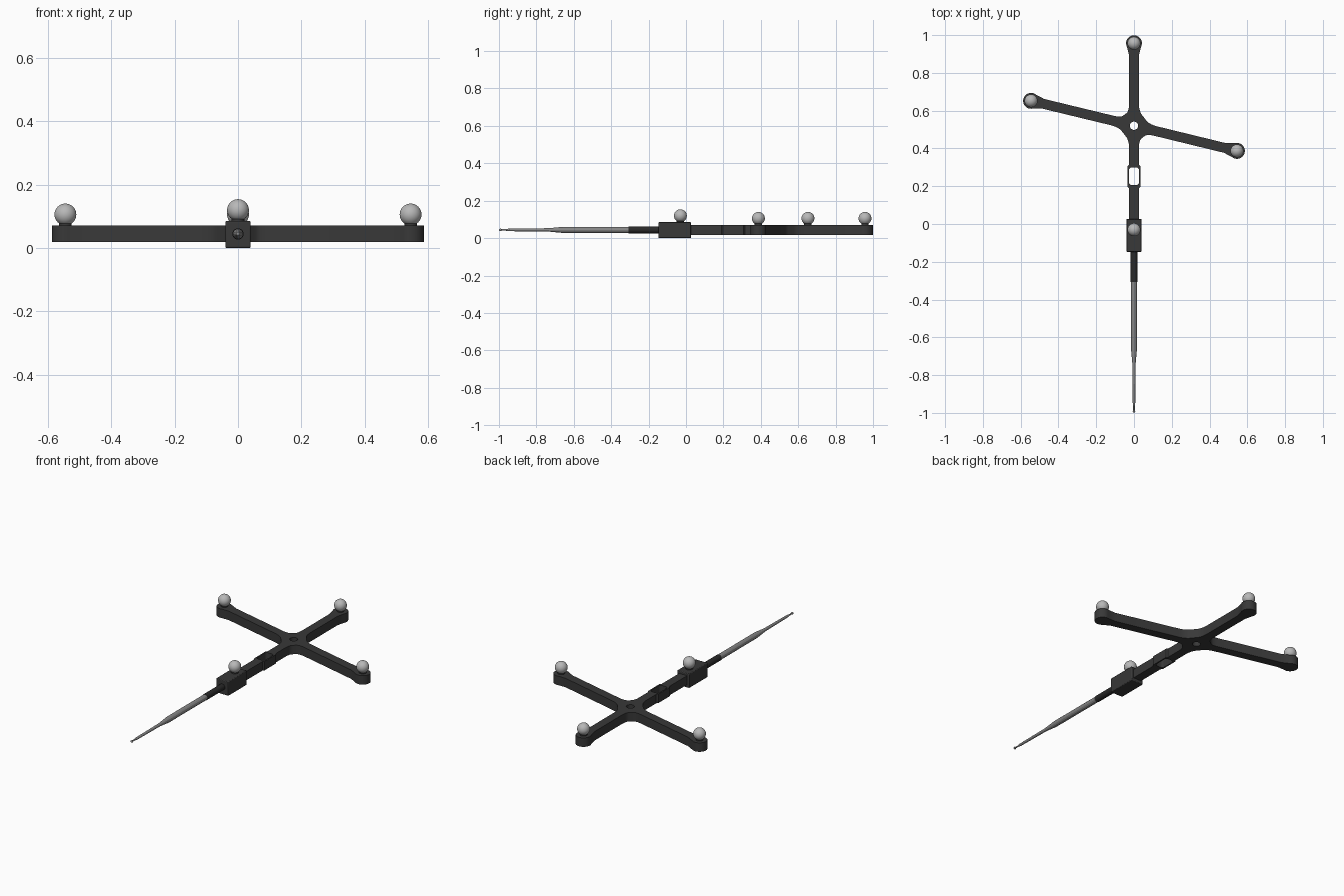
import bpy, bmesh
from math import sin, cos, pi, radians, hypot, atan2
from mathutils import Vector

if "Cube" in bpy.data.objects:
    bpy.data.objects.remove(bpy.data.objects["Cube"])


def material(name, v):
    m = bpy.data.materials.new(name)
    m.diffuse_color = (v, v, v, 1)
    m.use_nodes = True
    m.node_tree.nodes["Principled BSDF"].inputs["Base Color"].default_value = m.diffuse_color
    return m


DARK = material("dark_plastic", 0.04)
BLACK = material("black_sleeve", 0.022)
STEEL = material("steel", 0.24)
BALL = material("marker_grey", 0.48)

HUB = Vector((0, 0.52))
W = 0.026           # half width of the arms
Z0, Z1 = 0.018, 0.071
ENDS = [Vector((0.545, 0.387)), Vector((0, 0.957)), Vector((-0.545, 0.652))]


def finish(ob, mat, angle=30):
    ob.data.materials.clear()
    ob.data.materials.append(mat)
    bpy.ops.object.select_all(action='DESELECT')
    ob.select_set(True)
    bpy.context.view_layer.objects.active = ob
    bpy.ops.object.shade_smooth_by_angle(angle=radians(angle))


def quad_bezier(a, b, c, n=6):
    return [a * (1 - t) ** 2 + b * 2 * t * (1 - t) + c * t * t
            for t in (i / n for i in range(n + 1))]


def arm_frame(end):
    d = (end - HUB).normalized()
    n = Vector((-d.y, d.x))
    return lambda u, v: HUB + d * u + n * v


def lathe(name, profile, loc, mat, axis='Z', sides=24, angle=30):
    # profile = (radius, position along axis)
    bm = bmesh.new()
    rings = []
    for r, h in profile:
        ring = []
        for i in range(sides):
            a = 2 * pi * i / sides
            p = (r * cos(a), r * sin(a), h) if axis == 'Z' else (r * cos(a), h, r * sin(a))
            ring.append(bm.verts.new(p))
        rings.append(ring)
    for a, b in zip(rings, rings[1:]):
        for i in range(sides):
            j = (i + 1) % sides
            bm.faces.new((a[i], a[j], b[j], b[i]))
    bm.faces.new(rings[0])
    bm.faces.new(rings[-1])
    bmesh.ops.recalc_face_normals(bm, faces=bm.faces)
    me = bpy.data.meshes.new(name)
    bm.to_mesh(me)
    bm.free()
    ob = bpy.data.objects.new(name, me)
    ob.location = loc
    bpy.context.collection.objects.link(ob)
    finish(ob, mat, angle)


# Cross-shaped frame: one outline, walking counter-clockwise arm by arm
def arm_outline(end):
    f, L, r = arm_frame(end), (end - HUB).length, 0.042
    a0 = radians(118)
    pts = [f(L - 0.065, -W)]
    pts += [f(L + r * cos(a), r * sin(a))
            for a in (-a0 + 2 * a0 * i / 20 for i in range(21))]
    return pts + [f(L - 0.065, W)]


def stem_outline():
    f = arm_frame(Vector((0, 0)))
    side = [(0.205, W), (0.213, 0.034), (0.322, 0.034), (0.33, W), (0.53, W)]
    return [f(u, -v) for u, v in side] + [f(u, v) for u, v in reversed(side)]


def fillet(e1, e2):
    # diagonal hub edge blended softly into both arms
    f, g = arm_frame(e1), arm_frame(e2)
    a, b = f(0.078, W), g(0.078, -W)
    q = (b - a) * 0.3
    return quad_bezier(f(0.12, W), a, a + q) + quad_bezier(b - q, b, g(0.12, -W))


order = ENDS + [Vector((0, 0))]
outline = []
for i, e in enumerate(order):
    outline += stem_outline() if i == 3 else arm_outline(e)
    outline += fillet(e, order[(i + 1) % 4])

hole = [HUB + Vector((cos(a), sin(a))) * 0.022 for a in (2 * pi * i / 24 for i in range(24))]
slot = []
for cx, cy, s in ((1, 1, 0), (-1, 1, 90), (-1, -1, 180), (1, -1, 270)):
    for k in range(5):
        a = radians(s + 22.5 * k)
        slot.append(Vector((cx * 0.012 + 0.014 * cos(a), 0.253 + cy * 0.033 + 0.014 * sin(a))))

cu = bpy.data.curves.new("marker_frame", 'CURVE')
cu.dimensions = '2D'
cu.fill_mode = 'BOTH'
cu.extrude = (Z1 - Z0) / 2
for pts in (outline, hole, slot):
    sp = cu.splines.new('POLY')
    sp.points.add(len(pts) - 1)
    for p, co in zip(sp.points, pts):
        p.co = (co.x, co.y, 0, 1)
    sp.use_cyclic_u = True
frame = bpy.data.objects.new("marker_frame", cu)
frame.location.z = (Z0 + Z1) / 2
bpy.context.collection.objects.link(frame)
bpy.context.view_layer.objects.active = frame
frame.select_set(True)
bpy.ops.object.convert(target='MESH')
frame = bpy.context.view_layer.objects.active
bm = bmesh.new()
bm.from_mesh(frame.data)
bmesh.ops.remove_doubles(bm, verts=bm.verts, dist=1e-5)
bmesh.ops.recalc_face_normals(bm, faces=bm.faces)
bm.to_mesh(frame.data)
bm.free()
finish(frame, DARK)

# Clamp block holding the probe
bpy.ops.mesh.primitive_cube_add(size=1, location=(0, -0.06, 0.0425))
block = bpy.context.object
block.name = "clamp_block"
block.scale = (0.08, 0.174, 0.085)
bpy.ops.object.transform_apply(location=False, rotation=False, scale=True)
bev = block.modifiers.new("bevel", 'BEVEL')
bev.width, bev.segments = 0.004, 2
finish(block, DARK)

# Marker balls on short posts
for i, (p, z) in enumerate([(e, Z1) for e in ENDS] + [(Vector((0, -0.03)), 0.085)]):
    lathe(f"marker_post_{i}", [(0.02, z - 0.005), (0.02, z + 0.015)], (p.x, p.y, 0), DARK)
    bpy.ops.mesh.primitive_uv_sphere_add(segments=32, ring_count=16, radius=0.0345,
                                         location=(p.x, p.y, z + 0.0345))
    ball = bpy.context.object
    ball.name = f"marker_ball_{i}"
    finish(ball, BALL, 60)

# Probe: dark sleeve, stepped steel shaft, ball tip
axis = (0, 0, 0.044)
lathe("probe_sleeve", [(0.018, -0.13), (0.018, -0.308)], axis, BLACK, 'Y')
lathe("probe_shaft", [(0.0165, -0.30), (0.0165, -0.655), (0.009, -0.735),
                      (0.007, -0.945), (0.004, -0.965), (0.004, -0.992)],
      axis, STEEL, 'Y', sides=12, angle=20)
bpy.ops.mesh.primitive_uv_sphere_add(segments=16, ring_count=8, radius=0.007,
                                     location=(0, -0.992, 0.044))
bpy.context.object.name = "probe_tip"
finish(bpy.context.object, STEEL, 60)
